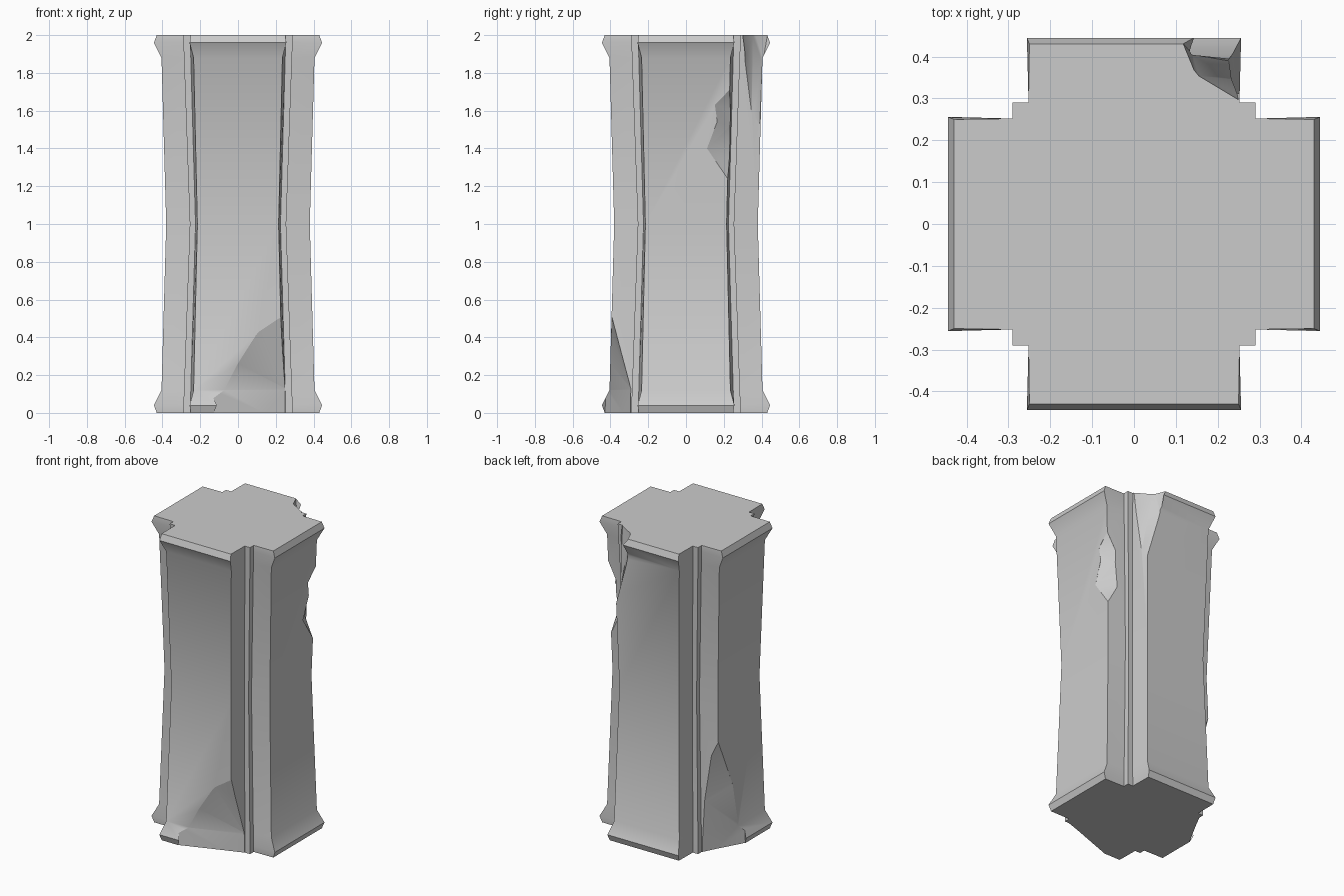
import bpy, bmesh
from mathutils import Vector

old = bpy.data.objects.get("Cube")
if old:
    bpy.data.objects.remove(old, do_unlink=True)

stone = bpy.data.materials.new("grey stone")
stone.use_nodes = True
GREY = (0.6, 0.6, 0.6, 1)
stone.diffuse_color = GREY
stone.node_tree.nodes["Principled BSDF"].inputs["Base Color"].default_value = GREY


def add_object(name, bm):
    bmesh.ops.recalc_face_normals(bm, faces=bm.faces)
    mesh = bpy.data.meshes.new(name)
    bm.to_mesh(mesh)
    bm.free()
    mesh.materials.append(stone)
    obj = bpy.data.objects.new(name, mesh)
    bpy.context.collection.objects.link(obj)
    return obj


def cross_section(reach, tip, root, post):
    """Plus-shaped outline with a square post in each inner corner."""
    quarter = [(reach, tip), (post, root), (post, post), (root, post), (tip, reach)]
    outline = []
    for _ in range(4):
        outline += quarter
        quarter = [(-y, x) for x, y in quarter]
    return outline


# Pillar body: flared ends, narrow waist (height, reach, tip, root, post)
half = [(0, .43, .25, .252, .29), (.04, .445, .256, .252, .289),
        (.12, .405, .235, .25, .286)]
levels = half + [(1, .38, .215, .225, .255)]
levels += [(2 - z, *rest) for z, *rest in reversed(half)]
bm = bmesh.new()
rings = [[bm.verts.new((x, y, z)) for x, y in cross_section(*sizes)]
         for z, *sizes in levels]
for low, high in zip(rings, rings[1:]):
    for i in range(len(low)):
        j = (i + 1) % len(low)
        bm.faces.new((low[i], low[j], high[j], high[i]))
bm.faces.new(rings[0])
bm.faces.new(rings[-1])
pillar = add_object("stone_pillar", bm)


def chip(name, direction, points):
    """Break a piece off: hull of the broken surface swept outwards."""
    bm = bmesh.new()
    for p in points:
        bm.verts.new(p)
        bm.verts.new(Vector(p) + Vector(direction) * 0.3)
    hull = bmesh.ops.convex_hull(bm, input=bm.verts)
    loose = {v for v in hull["geom_interior"] + hull["geom_unused"]
             if isinstance(v, bmesh.types.BMVert)}
    bmesh.ops.delete(bm, geom=list(loose), context='VERTS')
    cutter = add_object(name, bm)
    cutter.hide_render = True
    mod = pillar.modifiers.new(name, 'BOOLEAN')
    mod.operation = 'DIFFERENCE'
    mod.solver = 'EXACT'
    mod.object = cutter
    bpy.context.view_layer.objects.active = pillar
    bpy.ops.object.modifier_apply(modifier=name)
    bpy.data.objects.remove(cutter, do_unlink=True)


# Broken corners and edges
chip("front_base_chip", (1, -1, 0), [
    (-.13, -.43, -.05), (-.13, -.425, .12), (0, -.4, .26), (.11, -.395, .43),
    (.23, -.392, .51), (.25, -.292, -.05), (.25, -.292, .13)])
chip("back_top_chip", (1, 1, 0), [
    (.11, .44, 2.05), (.145, .355, 2.05), (.25, .292, 2.05), (.14, .405, 1.85),
    (.25, .33, 1.83), (.24, .345, 1.57), (.225, .39, 1.53)])
chip("left_edge_upper_chip", (1, 1, 0), [
    (.4, .23, 1.71), (.395, .15, 1.63), (.393, .17, 1.5),
    (.34, .235, 1.6), (.34, .235, 1.5)])
chip("left_edge_lower_chip", (1, 1, 0), [
    (.394, .17, 1.56), (.39, .11, 1.4), (.388, .16, 1.33), (.386, .22, 1.24),
    (.34, .235, 1.52), (.32, .235, 1.36)])
chip("right_base_chip", (-1, 1, 0), [
    (-.43, 0, -.05), (-.425, 0, .1), (-.292, .25, -.05), (-.3, .25, .34),
    (-.34, .24, .65), (-.388, .225, .74), (-.395, .09, .42)])

# Soft shading on the flares, crisp edges elsewhere
bpy.ops.object.select_all(action='DESELECT')
pillar.select_set(True)
bpy.context.view_layer.objects.active = pillar
bpy.ops.object.shade_smooth_by_angle(angle=0.5)
